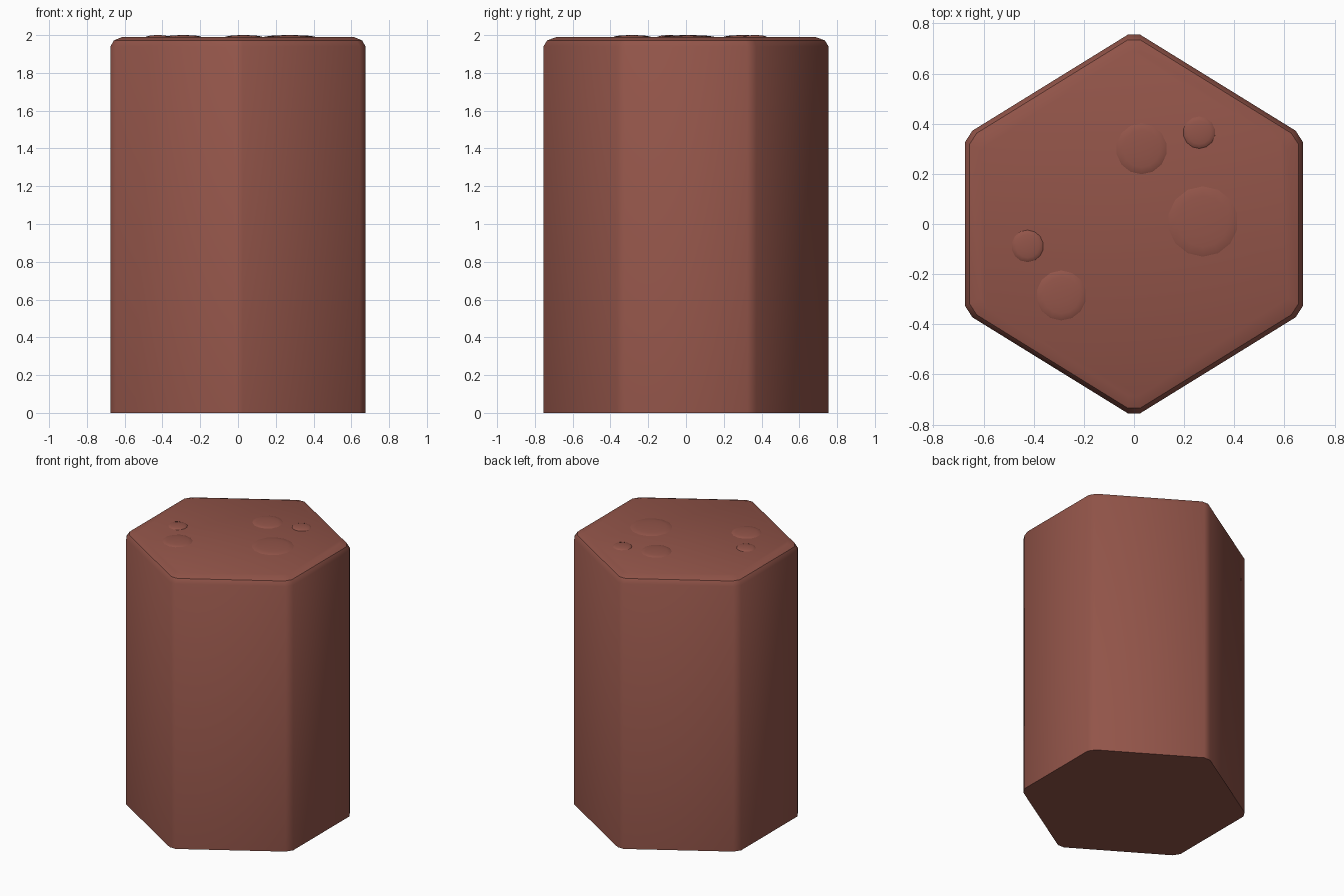
import bpy, bmesh, math

if "Cube" in bpy.data.objects:
    bpy.data.objects.remove(bpy.data.objects["Cube"])

clay = bpy.data.materials.new("reddish brown rock")
clay.diffuse_color = (0.29, 0.09, 0.067, 1)
clay.use_nodes = True
clay.node_tree.nodes["Principled BSDF"].inputs["Base Color"].default_value = clay.diffuse_color


def finish(bm, name, angle):
    bmesh.ops.recalc_face_normals(bm, faces=bm.faces)
    me = bpy.data.meshes.new(name)
    bm.to_mesh(me)
    bm.free()
    ob = bpy.data.objects.new(name, me)
    bpy.context.collection.objects.link(ob)
    me.materials.append(clay)
    bpy.ops.object.select_all(action='DESELECT')
    ob.select_set(True)
    bpy.context.view_layer.objects.active = ob
    bpy.ops.object.shade_smooth_by_angle(angle=math.radians(angle))
    return ob


# hexagonal column: clipped corners, rounded top rim
quarter = [(0.675, 0.325), (0.645, 0.372), (0.025, 0.755)]
outline = quarter + [(-x, y) for x, y in reversed(quarter)]
outline += [(-x, -y) for x, y in outline]
layers = [(0, 0), (1.94, 0), (1.972, 0.018), (1.99, 0.062)]  # height, inset
bm = bmesh.new()
rings = []
for z, inset in layers:
    s = 1 - inset / 0.675
    rings.append([bm.verts.new((x * s, y * s, z)) for x, y in outline])
n = len(outline)
for a, b in zip(rings, rings[1:]):
    for i in range(n):
        j = (i + 1) % n
        bm.faces.new((a[i], a[j], b[j], b[i]))
bm.faces.new(rings[0])
bm.faces.new(rings[-1])
finish(bm, "hex_column", 35)

# shallow pebbles on the top
pebbles = [(0.03, 0.30, 0.105), (0.26, 0.365, 0.066), (0.275, 0.01, 0.145),
           (-0.425, -0.088, 0.066), (-0.29, -0.285, 0.103)]
for k, (x, y, r) in enumerate(pebbles, 1):
    bm = bmesh.new()
    bmesh.ops.create_uvsphere(bm, u_segments=14, v_segments=8, radius=1)
    for v in bm.verts:
        v.co = (x + v.co.x * r, y + v.co.y * r, 1.988 + v.co.z * 0.012)
    finish(bm, f"top_pebble_{k}", 60)
